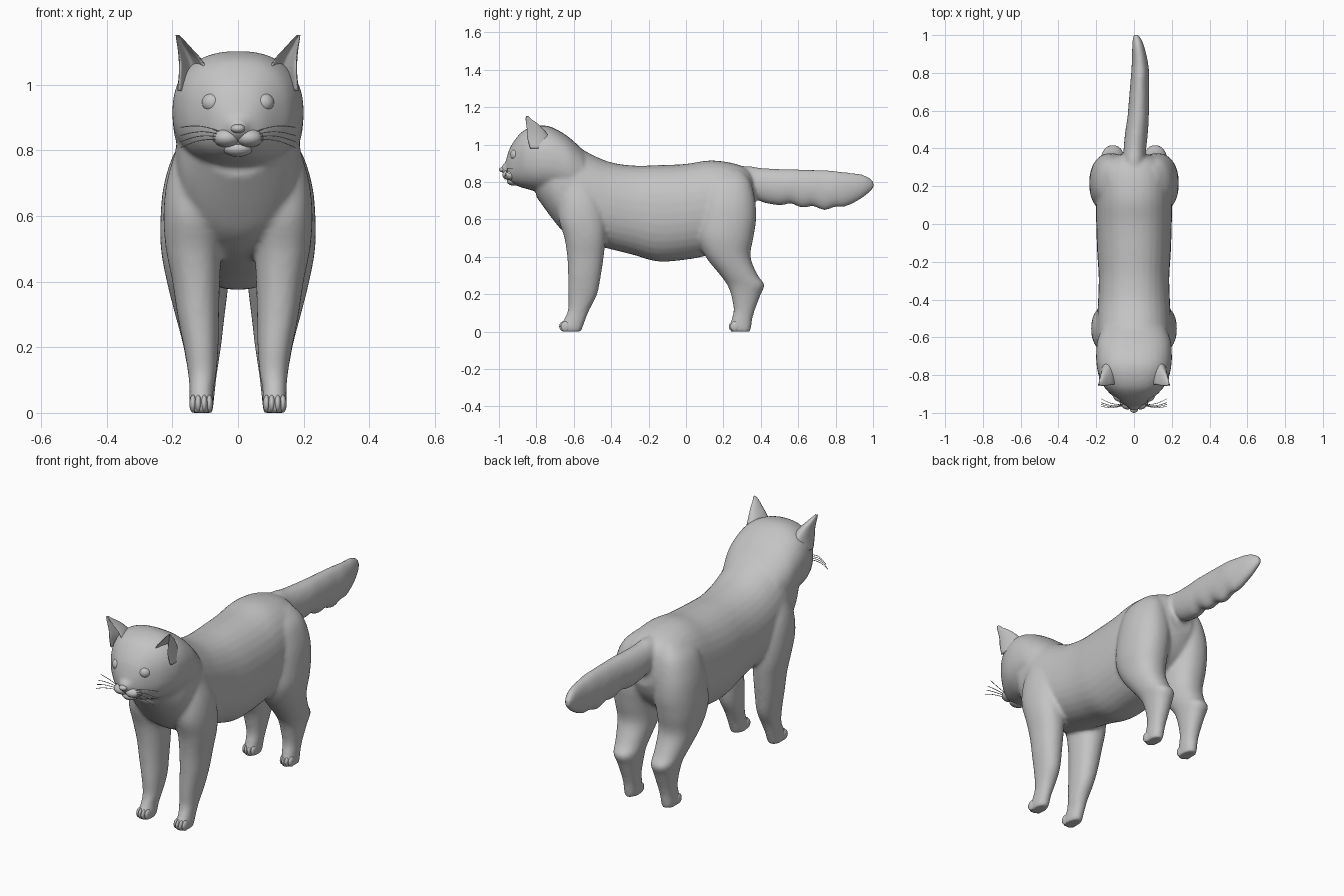
import bpy, bmesh, math
from mathutils import Matrix, Vector

fur = bpy.data.materials.new("grey_fur")
fur.diffuse_color = (0.55, 0.55, 0.55, 1)


def catmull(rows, steps=4):
    """Smoothly fill in extra rings between the given ones."""
    out = []
    n = len(rows)
    for i in range(n - 1):
        a, b, c, d = rows[max(i - 1, 0)], rows[i], rows[i + 1], rows[min(i + 2, n - 1)]
        for s in range(steps):
            t = s / steps
            out.append([0.5 * (2 * q + (r - p) * t + (2 * p - 5 * q + 4 * r - w) * t * t
                               + (3 * q - p - 3 * r + w) * t ** 3)
                        for p, q, r, w in zip(a, b, c, d)])
    return out + [list(rows[-1])]


def loft(bm, axis, rows, power=2.0, side=1, dent=0.0, seg=32):
    """Rings (t, x_lo, x_hi, v_lo, v_hi) stacked along y (v = z) or z (v = y)."""
    rings = []
    for t, x0, x1, v0, v1 in catmull(rows):
        ring = []
        for k in range(seg):
            ang = 2 * math.pi * k / seg
            c, s = math.cos(ang), math.sin(ang)
            c = math.copysign(abs(c) ** (2 / power), c)
            s = math.copysign(abs(s) ** (2 / power), s)
            if s < 0:
                s *= 1 - dent * s * s
            x = side * ((x0 + x1) / 2 + c * (x1 - x0) / 2)
            v = (v0 + v1) / 2 + s * (v1 - v0) / 2
            ring.append(bm.verts.new((x, t, v) if axis == 'y' else (x, v, t)))
        rings.append(ring)
    for a, b in zip(rings, rings[1:]):
        for k in range(seg):
            j = (k + 1) % seg
            bm.faces.new((a[k], a[j], b[j], b[k]))
    bm.faces.new(rings[0])
    bm.faces.new(rings[-1])


def ball(bm, loc, size):
    m = Matrix.Translation(loc) @ Matrix.Diagonal((*size, 1))
    bmesh.ops.create_uvsphere(bm, u_segments=24, v_segments=16, radius=1, matrix=m)


def finish(bm, name):
    bmesh.ops.recalc_face_normals(bm, faces=bm.faces)
    for f in bm.faces:
        f.smooth = True
    me = bpy.data.meshes.new(name)
    bm.to_mesh(me)
    bm.free()
    me.materials.append(fur)
    ob = bpy.data.objects.new(name, me)
    bpy.context.collection.objects.link(ob)
    return ob


def sym(rows):
    return [(t, -r, r, lo, hi) for t, r, lo, hi in rows]


# Torso, from chest to rump
bm = bmesh.new()
loft(bm, 'y', sym([
    (-.80, .12, .72, 1.0), (-.72, .17, .61, 1.03), (-.66, .185, .54, 1.03),
    (-.58, .195, .49, .99), (-.50, .195, .465, .945), (-.40, .19, .44, .905),
    (-.28, .187, .41, .888), (-.15, .195, .375, .89), (0, .2, .385, .897),
    (.12, .2, .41, .915), (.22, .195, .46, .907), (.30, .17, .52, .885),
    (.345, .13, .58, .85), (.37, .07, .64, .78)]), 2.2)

# Head and neck
loft(bm, 'y', sym([
    (-.962, .04, .835, .92), (-.94, .08, .80, .985), (-.90, .125, .778, 1.045),
    (-.86, .16, .765, 1.08), (-.80, .188, .75, 1.10), (-.74, .199, .745, 1.10),
    (-.68, .2, .74, 1.075), (-.62, .195, .72, 1.035), (-.55, .17, .70, .97)]), 2.35)
ball(bm, (0, -.945, .868), (.04, .045, .04))

# Tail with a shaggy underside
loft(bm, 'y', [
    (.27, -.04, .04, .80, .885), (.34, -.055, .055, .74, .885), (.40, -.055, .065, .695, .875),
    (.50, -.045, .075, .675, .87), (.56, -.035, .078, .685, .869), (.62, -.03, .08, .662, .867),
    (.68, -.025, .08, .67, .865), (.74, -.02, .08, .649, .863), (.80, -.015, .08, .667, .859),
    (.85, -.012, .075, .668, .852), (.92, -.01, .06, .70, .845),
    (.97, -.008, .043, .735, .83), (1.003, -.003, .022, .765, .805)])

# Legs
front_leg = [
    (0, .078, .145, -.67, -.56), (.03, .074, .148, -.673, -.55), (.07, .075, .148, -.65, -.535),
    (.12, .066, .152, -.63, -.515), (.20, .06, .165, -.63, -.475), (.30, .058, .185, -.63, -.455),
    (.40, .055, .20, -.635, -.44), (.50, .05, .22, -.65, -.43), (.60, .04, .227, -.68, -.43),
    (.70, .03, .218, -.68, -.45), (.80, .03, .19, -.66, -.50)]
hind_leg = [
    (0, .078, .145, .235, .345), (.03, .074, .147, .233, .35), (.07, .07, .148, .245, .355),
    (.12, .064, .152, .255, .37), (.20, .052, .166, .24, .40), (.25, .046, .178, .22, .42),
    (.30, .04, .192, .185, .385), (.40, .028, .217, .105, .345), (.50, .018, .235, .062, .36),
    (.60, .01, .236, .065, .375), (.70, .015, .225, .08, .37), (.80, .03, .19, .10, .345),
    (.86, .05, .13, .15, .30)]
for side in (1, -1):
    loft(bm, 'z', front_leg, 2.2, side)
    loft(bm, 'z', hind_leg, 2.2, side)

# Fuse everything into one soft skin
skin = finish(bm, "body")
rm = skin.modifiers.new("fuse", 'REMESH')
rm.mode = 'VOXEL'
rm.voxel_size = 0.01
rm.use_smooth_shade = True
sm = skin.modifiers.new("soften", 'SMOOTH')
sm.factor = 0.5
sm.iterations = 7

# Ears: cupped at the front
ear = [
    (.98, .075, .185, -.90, -.71), (1.04, .09, .18, -.915, -.73), (1.08, .113, .181, -.90, -.76),
    (1.11, .14, .184, -.89, -.79), (1.135, .163, .188, -.875, -.825),
    (1.152, .180, .190, -.863, -.843)]
for side, word in ((1, "left"), (-1, "right")):
    bm = bmesh.new()
    loft(bm, 'z', ear, 2.0, side, dent=1.6)
    finish(bm, word + "_ear")

    # Eye
    bm = bmesh.new()
    ball(bm, (side * .077, -.908, .945), (.033, .032, .031))
    finish(bm, word + "_eye")

    # Whisker pad
    bm = bmesh.new()
    ball(bm, (side * .034, -.935, .838), (.043, .047, .029))
    finish(bm, word + "_whisker_pad")

    # Toes
    bm = bmesh.new()
    for y in (-.652, .255):
        for x, back in ((.087, .008), (.103, 0), (.121, 0), (.137, .008)):
            ball(bm, (side * x, y + back, .028), (.011, .026, .027))
    finish(bm, word + "_toes")

# Nose and chin
bm = bmesh.new()
ball(bm, (0, -.978, .866), (.022, .022, .014))
finish(bm, "nose")
bm = bmesh.new()
ball(bm, (0, -.918, .805), (.045, .04, .025))
finish(bm, "chin")

# Whiskers: thin bent hairs
cu = bpy.data.curves.new("whiskers", 'CURVE')
cu.dimensions = '3D'
cu.bevel_depth = 0.0015
cu.bevel_resolution = 1
cu.materials.append(fur)
for side in (1, -1):
    for z, rise, end_y in ((.852, .018, -.925), (.845, .0, -.945), (.838, -.012, -.955), (.83, -.022, -.965)):
        sp = cu.splines.new('POLY')
        sp.points.add(8)
        for i, p in enumerate(sp.points):
            t = i / 8
            bow = math.sin(math.pi * t) * .012
            p.co = (side * (.045 + .13 * t), -.955 + (end_y + .955) * t - bow,
                    z + rise * t + bow, 1)
bpy.context.collection.objects.link(bpy.data.objects.new("whiskers", cu))
